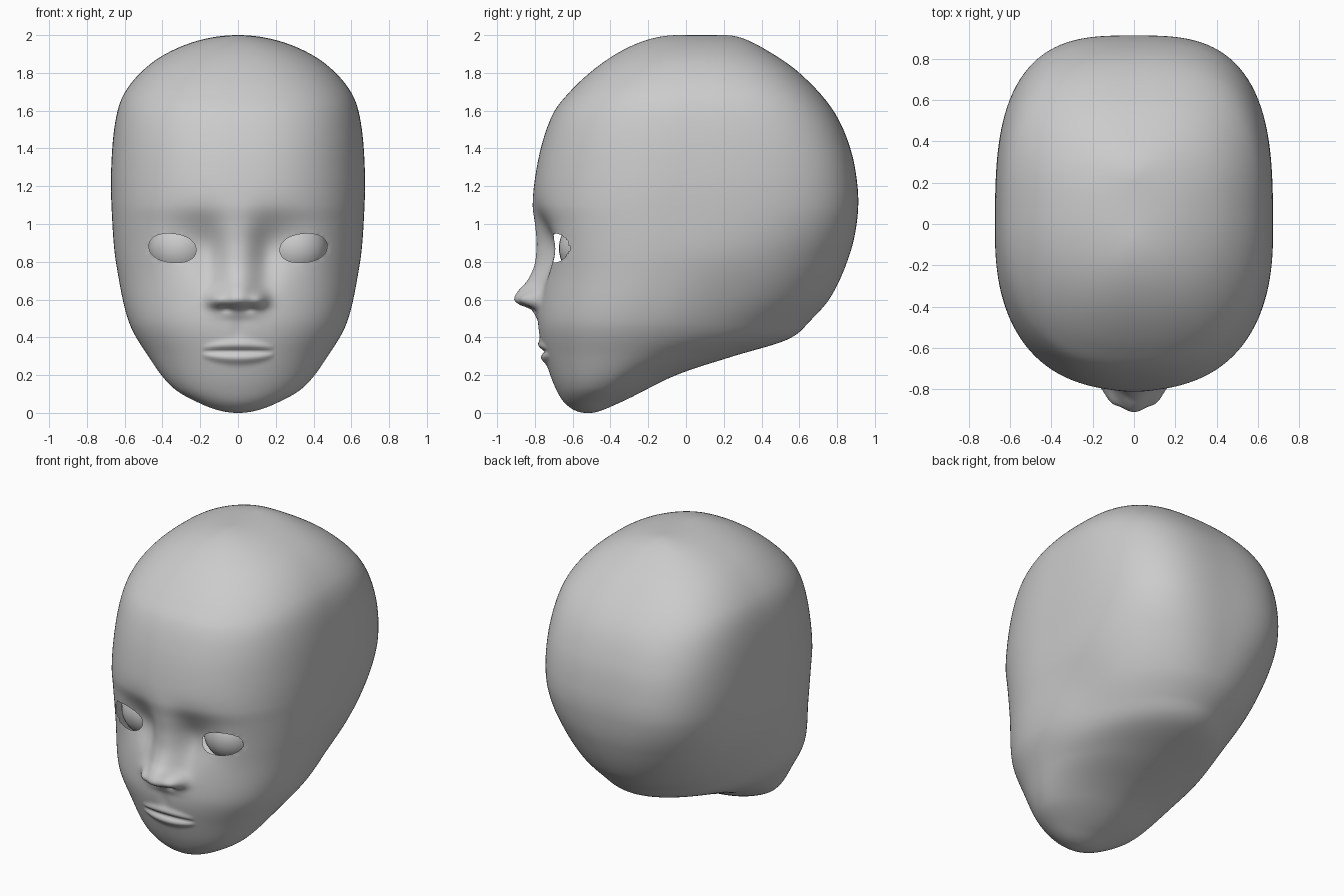
import bpy, bmesh, math

if "Cube" in bpy.data.objects:
    bpy.data.objects.remove(bpy.data.objects["Cube"])

ROWS, COLS = 220, 240


def curve(points):
    """Smooth interpolation through (z, value) points, spaced by polar angle."""
    ks = [(math.acos(max(-1, min(1, 1 - z))), v) for z, v in points]
    n = len(ks)
    slopes = []
    for i in range(n):
        a, b = ks[max(i - 1, 0)], ks[min(i + 1, n - 1)]
        slopes.append((b[1] - a[1]) / (b[0] - a[0]))

    def f(z):
        p = math.acos(max(-1, min(1, 1 - z)))
        i = 0
        while i < n - 2 and p > ks[i + 1][0]:
            i += 1
        (p0, v0), (p1, v1) = ks[i], ks[i + 1]
        h = p1 - p0
        s = max(0, min(1, (p - p0) / h))
        return ((2*s**3 - 3*s*s + 1) * v0 + (s**3 - 2*s*s + s) * h * slopes[i]
                + (3*s*s - 2*s**3) * v1 + (s**3 - s*s) * h * slopes[i + 1])
    return f


# Head outlines by height
width = curve([(0, 0), (.05, .2), (.13, .34), (.3, .475), (.48, .578), (.78, .645),
               (1.0, .665), (1.27, .672), (1.55, .648), (1.7, .597), (1.85, .46),
               (1.95, .275), (2, 0)])
front = curve([(0, -.53), (.05, -.64), (.13, -.69), (.25, -.735), (.4, -.775), (.5, -.785),
               (.7, -.775), (.87, -.785), (1.0, -.8), (1.1, -.812),
               (1.27, -.795), (1.45, -.755), (1.6, -.695), (1.7, -.615), (1.8, -.51),
               (1.92, -.335), (2, -.04)])
back = curve([(0, -.51), (.012, -.45), (.05, -.36), (.15, -.16), (.22, 0), (.3, .25), (.39, .54),
              (.49, .66), (.62, .77), (.85, .87), (1.04, .908), (1.2, .908), (1.4, .87),
              (1.6, .78), (1.8, .6), (1.93, .41), (2, .2)])
middle = curve([(0, -.52), (.05, -.5), (.15, -.42), (.3, -.32), (.5, -.22), (.8, -.1),
                (1.1, -.06), (1.6, .04), (2, .08)])
# Squareness of the plan section, front and back
square_front = curve([(0, 2), (.3, 2.15), (.5, 2.3), (.87, 2.35), (1.2, 2.35), (1.6, 2.4), (2, 2)])
square_back = curve([(0, 2), (.3, 1.8), (.5, 2), (.8, 2.5), (1.1, 3.1), (1.6, 2.9), (2, 2.2)])
# Nose height and width
nose_h = curve([(.48, 0), (.5, .006), (.55, .04), (.57, .095), (.6, .13), (.65, .108),
                (.7, .065), (.78, .025), (.87, .006), (.95, 0), (1.2, 0)])
nose_w = curve([(.5, .11), (.6, .11), (.7, .095), (.85, .08), (1.0, .1), (1.2, .13)])


def bump(d, s):
    return math.exp(-(d / s) ** 2)


def face_relief(x, z):
    """Outward offset of the facial features."""
    x = abs(x)
    r = 0
    if .48 < z < 1.2:
        r += nose_h(z) * math.exp(-abs(x / nose_w(z)) ** 2.2)
    r += .045 * bump(x - .115, .045) * bump(z - .6, .04)        # nostril wings
    r -= .015 * bump(x - .06, .03) * bump(z - .55, .015)        # nostrils
    # Eye sockets, leaving the bridge of the nose standing
    bridge = 1 - bump(x, .095)
    r -= .07 * bump(x - .2, .2) * bump(z - .9, .15) * bridge
    r -= .025 * bump(x - .15, .07) * bump(z - .8, .14) * bridge
    r += .012 * bump(x - .34, .13) * bump(z - .88, .1)
    # Lips, tapering to the corners
    taper = max(0, 1 - (x / .19) ** 2)
    k = .45 + .55 * taper
    lip = taper ** .7
    r += lip * (.017 * bump(z - .328 - .032 * k, .024 * k) + .02 * bump(z - .322 - -.034 * k, .026 * k)
                - .012 * bump(z - .326, .011))
    r -= .006 * bump(x, .035) * bump(z - .44, .05)              # groove over the lip
    return r


def head_point(i, j):
    z = 1 - math.cos(math.pi * i / ROWS)
    u = 2 * math.pi * j / COLS
    t = u - .5 * math.sin(u)                                    # denser at the face
    s, c = math.sin(t), math.cos(t)
    p = square_front(z) if c > 0 else square_back(z)
    r = (abs(s) ** p + abs(c) ** p) ** (-1 / p)
    x = max(width(z), 0) * r * s
    m = middle(z)
    y = m + r * c * (front(z) - m) if c > 0 else m - r * c * (back(z) - m)
    x *= 1 - .04 * bump(y - .2, .25) * bump(z - .55, .22)       # hollow behind the jaw
    if c > 0:
        y -= face_relief(x, z) * min(1, c * 4)
    return x, y, z


def eye_value(x, z):
    """Below 1 inside the almond-shaped eye opening."""
    dx = abs(x) - .347
    dz = z - .872 - .08 * dx
    return math.sqrt((abs(dx) / .125) ** 2.2 + (abs(dz) / .076) ** 2.2)


skin = bpy.data.materials.new("plain grey")
skin.diffuse_color = (.6, .6, .6, 1)
skin.use_nodes = True
skin.node_tree.nodes["Principled BSDF"].inputs["Base Color"].default_value = skin.diffuse_color

# Head shell
bm = bmesh.new()
grid = [[bm.verts.new(head_point(i, j)) for j in range(COLS)] for i in range(ROWS + 1)]
for i in range(ROWS):
    for j in range(COLS):
        k = (j + 1) % COLS
        bm.faces.new((grid[i][j], grid[i][k], grid[i + 1][k], grid[i + 1][j]))
bmesh.ops.remove_doubles(bm, verts=bm.verts[:], dist=.0004)
bmesh.ops.recalc_face_normals(bm, faces=bm.faces[:])

# Eye openings, with the rim pulled onto a clean outline
holes = []
for f in bm.faces:
    c = f.calc_center_median()
    if c.y < -.3 and eye_value(c.x, c.z) < 1:
        holes.append(f)
bmesh.ops.delete(bm, geom=holes, context='FACES')
for v in bm.verts:
    if v.is_boundary and v.co.y < -.3 and .7 < v.co.z < 1.05:
        side = 1 if v.co.x > 0 else -1
        for _ in range(3):
            k = 1 / eye_value(v.co.x, v.co.z) ** .9
            v.co.x = side * (.347 + (abs(v.co.x) - .347) * k)
            v.co.z = .872 + (v.co.z - .872) * k
mesh = bpy.data.meshes.new("head")
bm.to_mesh(mesh)
bm.free()
mesh.materials.append(skin)
mesh.shade_smooth()
bpy.context.collection.objects.link(bpy.data.objects.new("head", mesh))

# Eyeballs
for name, side in (("left_eye", 1), ("right_eye", -1)):
    bpy.ops.mesh.primitive_uv_sphere_add(segments=32, ring_count=20, radius=.17,
                                         location=(side * .305, -.503, .872))
    eye = bpy.context.object
    eye.name = name
    eye.data.materials.append(skin)
    eye.data.shade_smooth()
